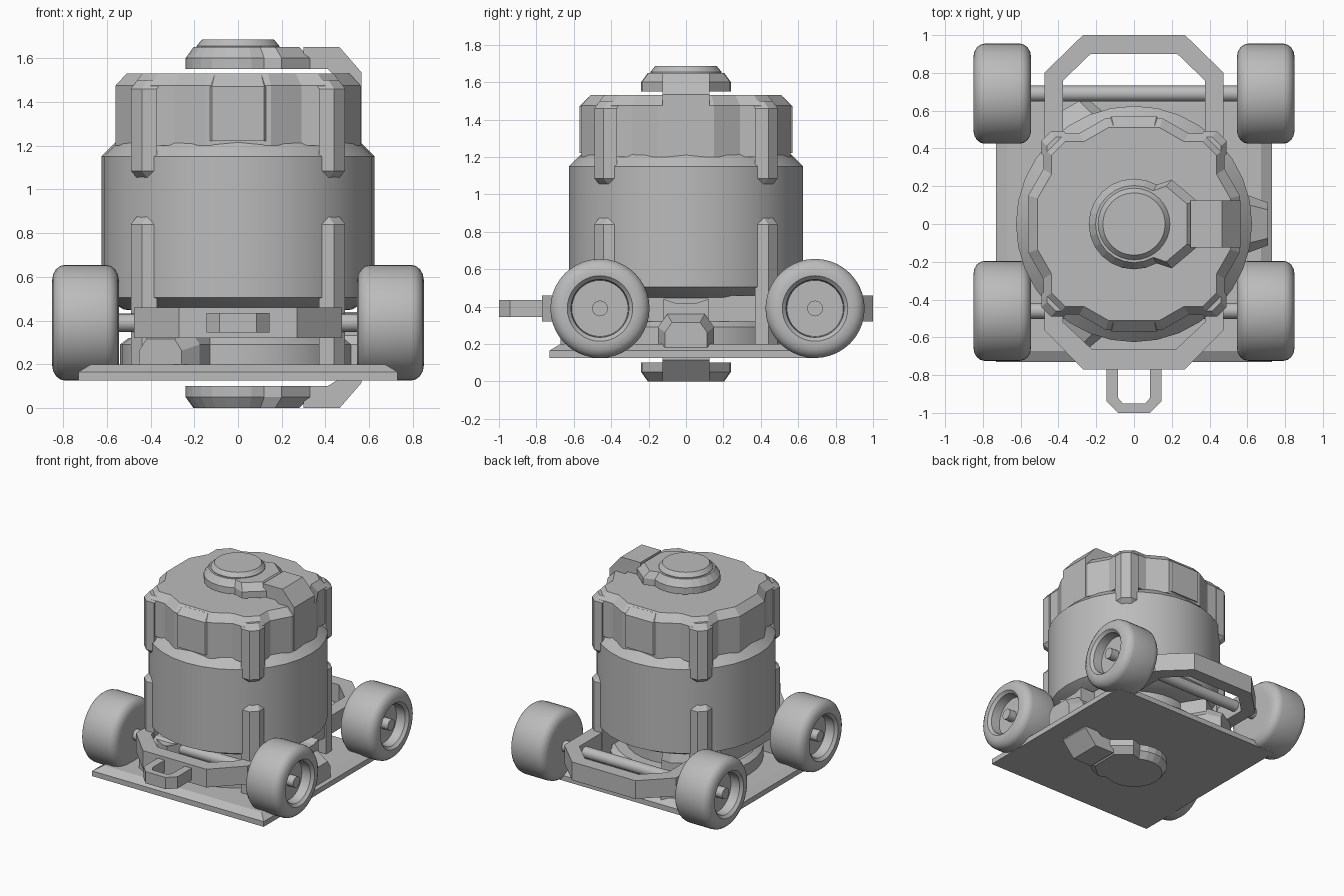
import bpy, bmesh
from math import sin, cos, pi, radians
from mathutils import Matrix, Vector

if "Cube" in bpy.data.objects:
    bpy.data.objects.remove(bpy.data.objects["Cube"])

grey = bpy.data.materials.new("plain grey")
grey.use_nodes = True
GREY = (0.5, 0.5, 0.5, 1)
grey.diffuse_color = GREY
grey.node_tree.nodes["Principled BSDF"].inputs["Base Color"].default_value = GREY


def finish(name, bm, smooth=False):
    bmesh.ops.recalc_face_normals(bm, faces=bm.faces)
    mesh = bpy.data.meshes.new(name)
    bm.to_mesh(mesh)
    bm.free()
    mesh.materials.append(grey)
    obj = bpy.data.objects.new(name, mesh)
    bpy.context.scene.collection.objects.link(obj)
    if smooth:
        bpy.ops.object.select_all(action='DESELECT')
        obj.select_set(True)
        bpy.context.view_layer.objects.active = obj
        bpy.ops.object.shade_smooth_by_angle(angle=radians(30))
    return obj


def loft(bm, rings, closed=False):
    """Skin a stack of equal-length point rings, capped or closed in a loop."""
    rows = [[bm.verts.new(p) for p in r] for r in rings]
    n = len(rows[0])
    pairs = list(zip(rows, rows[1:])) + ([(rows[-1], rows[0])] if closed else [])
    for a, b in pairs:
        for i in range(n):
            j = (i + 1) % n
            bm.faces.new((a[i], a[j], b[j], b[i]))
    if not closed:
        bm.faces.new(rows[0])
        bm.faces.new(rows[-1])


def lathe(name, profile, matrix=Matrix(), steps=32, smooth=True):
    bm = bmesh.new()
    loft(bm, [[matrix @ Vector((r * cos(2 * pi * i / steps), r * sin(2 * pi * i / steps), z))
               for i in range(steps)] for r, z in profile])
    return finish(name, bm, smooth)


def stack(name, outline, levels, matrix=Matrix()):
    """Outline scaled about the origin at each (scale, z) level."""
    bm = bmesh.new()
    loft(bm, [[matrix @ Vector((x * s, y * s, z)) for x, y in outline] for s, z in levels])
    return finish(name, bm)


def band(name, outer, inner, z0, z1):
    """Closed bar between two outlines."""
    bm = bmesh.new()
    loft(bm, [[(x, y, z) for x, y in o] for o, z in
              ((outer, z0), (outer, z1), (inner, z1), (inner, z0))], closed=True)
    return finish(name, bm)


def mirror_x(half):
    return half + [(-x, y) for x, y in reversed(half)]


# Canister body with its narrow neck
lathe("canister_body", [(0.42, 0.2), (0.42, 0.44), (0.52, 0.45), (0.625, 0.505),
                        (0.625, 1.15), (0.56, 1.215), (0.5, 1.22)])
lathe("base_ring", [(0.54, 0.19), (0.54, 0.29), (0.5, 0.32), (0.4, 0.32)])

# Lobed lid, one quarter turned four times
quarter = [(0.56, -0.15), (0.56, 0.15), (0.48, 0.29), (0.48, 0.4), (0.4, 0.48), (0.29, 0.48)]
lid = []
for k in range(4):
    c, s = (1, 0, -1, 0)[k], (0, 1, 0, -1)[k]
    lid += [(x * c - y * s, x * s + y * c) for x, y in quarter]
stack("lobed_lid", lid, [(1, 1.2), (1, 1.475), (0.91, 1.53)])

# Raised panels on the front and back of the lid
panel = [(-0.14, 0), (-0.12, 0.025), (0.12, 0.025), (0.14, 0)]
for name, turn in (("front_lid_panel", pi), ("back_lid_panel", 0)):
    spin = Matrix.Rotation(turn, 4, 'Z')
    bm = bmesh.new()
    loft(bm, [[spin @ Vector((x * s, y + d, z)) for x, y in panel]
              for s, d, z in ((1, 0.545, 1.22), (1, 0.545, 1.47), (0.9, 0.495, 1.52))])
    finish(name, bm)

# Corner posts: short lid tabs above, long legs below
post = [(0.37, 0.37), (0.49, 0.37), (0.49, 0.44), (0.44, 0.49), (0.37, 0.49)]
for sx, side in ((1, "left"), (-1, "right")):
    for sy, end in ((1, "back"), (-1, "front")):
        m = Matrix.Diagonal((sx, sy, 1, 1))
        stack(f"{end}_{side}_lid_tab", post, [(0.93, 1.045), (1, 1.085), (1, 1.46), (0.94, 1.5)], m)
        stack(f"{end}_{side}_leg", post, [(1, 0.19), (1, 0.84), (0.93, 0.885)], m)

# Three latches around the base
latch = [(-0.15, 0.18), (-0.15, 0.29), (-0.1, 0.36), (0.1, 0.36), (0.15, 0.29), (0.15, 0.18)]
for i in range(3):
    spin = Matrix.Rotation(2 * pi * i / 3, 4, 'Z')
    bm = bmesh.new()
    loft(bm, [[spin @ Vector((x, y * s, 0.18 + (z - 0.18) * s)) for y, z in latch]
              for x, s in ((0.4, 1), (0.61, 1), (0.71, 0.75))])
    loft(bm, [[spin @ Vector((x, y, z)) for y, z in
               ((-0.12, 0.3), (-0.12, 0.44), (-0.06, 0.42), (0.06, 0.42), (0.12, 0.44), (0.12, 0.3))]
              for x in (0.38, 0.6)])
    finish(f"base_latch_{i + 1}", bm)

# Clamp with a round head and hooked arm, repeated upside down below
arc = [(0.24 * cos(radians(a)), 0.24 * sin(radians(a))) for a in range(60, 301, 15)]
head = [(0.33, 0.125)] + [(0.2, 0.235)] + arc + [(0.2, -0.235), (0.33, -0.125)]
hook = [(0.3, 1.55), (0.41, 1.55), (0.49, 1.47), (0.49, 1.2), (0.565, 1.2),
        (0.565, 1.535), (0.465, 1.65), (0.3, 1.65)]
low_hook = [(x, max(z, 1.5)) for x, z in hook]
for name, m, side in (("top", Matrix(), hook),
                      ("bottom", Matrix.Translation((0, 0, 1.65)) @ Matrix.Diagonal((1, 1, -1, 1)), low_hook)):
    stack(f"{name}_clamp_head", head, [(1, 1.55), (1, 1.6), (0.85, 1.65)], m)
    bm = bmesh.new()
    loft(bm, [[m @ Vector((x, y, z)) for x, z in side] for y in (-0.125, 0.125)])
    finish(f"{name}_clamp_arm", bm)
lathe("top_knob", [(0.19, 1.62), (0.19, 1.655), (0.165, 1.685)])

# Base plate with a sloped rim
plate = [(-0.73, -0.73), (0.73, -0.73), (0.73, 0.7), (-0.73, 0.7)]
stack("base_plate", plate, [(1, 0.125), (1, 0.165), (0.92, 0.2)])

# Bumper frame and tow loop
outer = mirror_x([(0.27, 1), (0.475, 0.8), (0.475, -0.56), (0.27, -0.77)])
inner = mirror_x([(0.23, 0.9), (0.375, 0.76), (0.375, -0.52), (0.22, -0.665)])
band("bumper_frame", outer, inner, 0.32, 0.46)
outer = mirror_x([(0.145, -0.7), (0.145, -0.94), (0.085, -1)])
inner = mirror_x([(0.085, -0.75), (0.085, -0.92), (0.06, -0.95)])
band("tow_loop", outer, inner, 0.345, 0.435)

# Axles and wheels
for end, y in (("front", -0.46), ("back", 0.69)):
    def along_x(sign):
        return Matrix.Translation((0, y, 0.39)) @ Matrix.Rotation(sign * pi / 2, 4, 'Y')
    lathe(f"{end}_axle", [(0.042, -0.82), (0.042, 0.82)], along_x(1), 16)
    corner = [radians(a) for a in (0, 22.5, 45, 67.5, 90)]
    tyre = [(0.17, 0.545)]
    tyre += [(0.195 + 0.07 * sin(a), 0.605 - 0.06 * cos(a)) for a in corner]
    tyre += [(0.195 + 0.07 * cos(a), 0.79 + 0.06 * sin(a)) for a in corner]
    tyre += [(0.175, 0.85), (0.155, 0.83), (0.15, 0.76), (0.04, 0.76)]
    for side, sign in (("left", 1), ("right", -1)):
        lathe(f"{end}_{side}_wheel", tyre, along_x(sign), 40)
